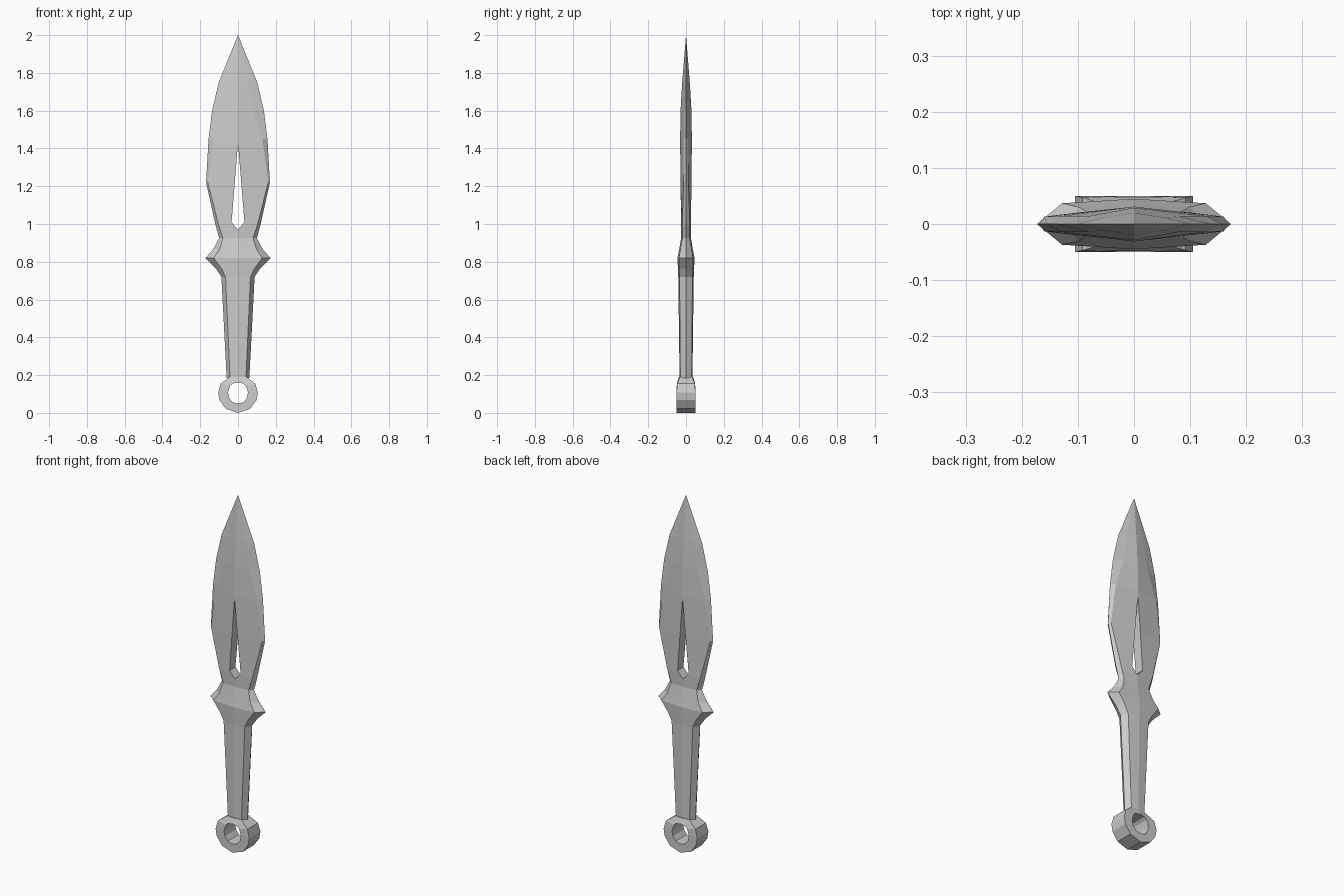
import bpy, bmesh

if "Cube" in bpy.data.objects:
    bpy.data.objects.remove(bpy.data.objects["Cube"])


def finish(bm, name):
    bmesh.ops.recalc_face_normals(bm, faces=bm.faces)
    mesh = bpy.data.meshes.new(name)
    bm.to_mesh(mesh)
    bm.free()
    obj = bpy.data.objects.new(name, mesh)
    bpy.context.collection.objects.link(obj)
    return obj


def bridge(bm, a, b):
    for i in range(len(a)):
        j = (i + 1) % len(a)
        bm.faces.new((a[i], a[j], b[j], b[i]))


# Handle, guard and blade: eight-sided sections
# (height, edge half width, shoulder x, shoulder y, ridge y)
sections = [
    (0.185, 0.060, 0.042, 0.030, 0.034),
    (0.72, 0.088, 0.066, 0.034, 0.041),
    (0.765, 0.118, 0.088, 0.036, 0.043),
    (0.82, 0.173, 0.128, 0.037, 0.045),
    (0.865, 0.132, 0.098, 0.030, 0.036),
    (0.925, 0.100, 0.080, 0.019, 0.026),
    (1.00, 0.120, 0.104, 0.020, 0.029),
    (1.22, 0.169, 0.160, 0.013, 0.031),
    (1.45, 0.156, 0.130, 0.014, 0.031),
    (1.60, 0.137, 0.080, 0.014, 0.029),
    (1.75, 0.102, 0.055, 0.011, 0.020),
]
bm = bmesh.new()
rings = []
for z, w, s, e, d in sections:
    pts = [(w, 0), (s, e), (0, d), (-s, e), (-w, 0), (-s, -e), (0, -d), (s, -e)]
    rings.append([bm.verts.new((x, y, z)) for x, y in pts])
for a, b in zip(rings, rings[1:]):
    bridge(bm, a, b)
bm.faces.new(rings[0])
tip = bm.verts.new((0, 0, 2))
for i in range(8):
    bm.faces.new((rings[-1][i], rings[-1][(i + 1) % 8], tip))
body = finish(bm, "blade_guard_and_handle")

# Kite-shaped slot through the blade
bm = bmesh.new()
kite = [(0, 0.97), (0.034, 1.01), (0, 1.43), (-0.034, 1.01)]
front, back = [[bm.verts.new((x, y, z)) for x, z in kite] for y in (-0.1, 0.1)]
bridge(bm, front, back)
bm.faces.new(front)
bm.faces.new(back)
cutter = finish(bm, "slot_cutter")
cutter.hide_render = True
mod = body.modifiers.new("slot", "BOOLEAN")
mod.operation = "DIFFERENCE"
mod.solver = "EXACT"
mod.object = cutter
bpy.context.view_layer.objects.active = body
bpy.ops.object.modifier_apply(modifier=mod.name)
bpy.data.objects.remove(cutter)

# Pommel ring: half outlines as (x, z, half depth), mirrored in x
outer = [(0, 0, 0.05), (0.065, 0.022, 0.05), (0.098, 0.068, 0.05),
         (0.105, 0.108, 0.05), (0.092, 0.155, 0.047), (0.045, 0.19, 0.033), (0, 0.19, 0.037)]
inner = [(0, 0.05, 0.05), (0.030, 0.056, 0.05), (0.047, 0.08, 0.05),
         (0.053, 0.108, 0.05), (0.042, 0.143, 0.049), (0.028, 0.156, 0.048), (0, 0.16, 0.048)]


def loop(bm, half, side):
    full = half + [(-x, z, d) for x, z, d in half[-2:0:-1]]
    return [bm.verts.new((x, side * d, z)) for x, z, d in full]


bm = bmesh.new()
of, ob = loop(bm, outer, -1), loop(bm, outer, 1)
nf, nb = loop(bm, inner, -1), loop(bm, inner, 1)
for a, b in ((of, ob), (ob, nb), (nb, nf), (nf, of)):
    bridge(bm, a, b)
finish(bm, "pommel_ring")
